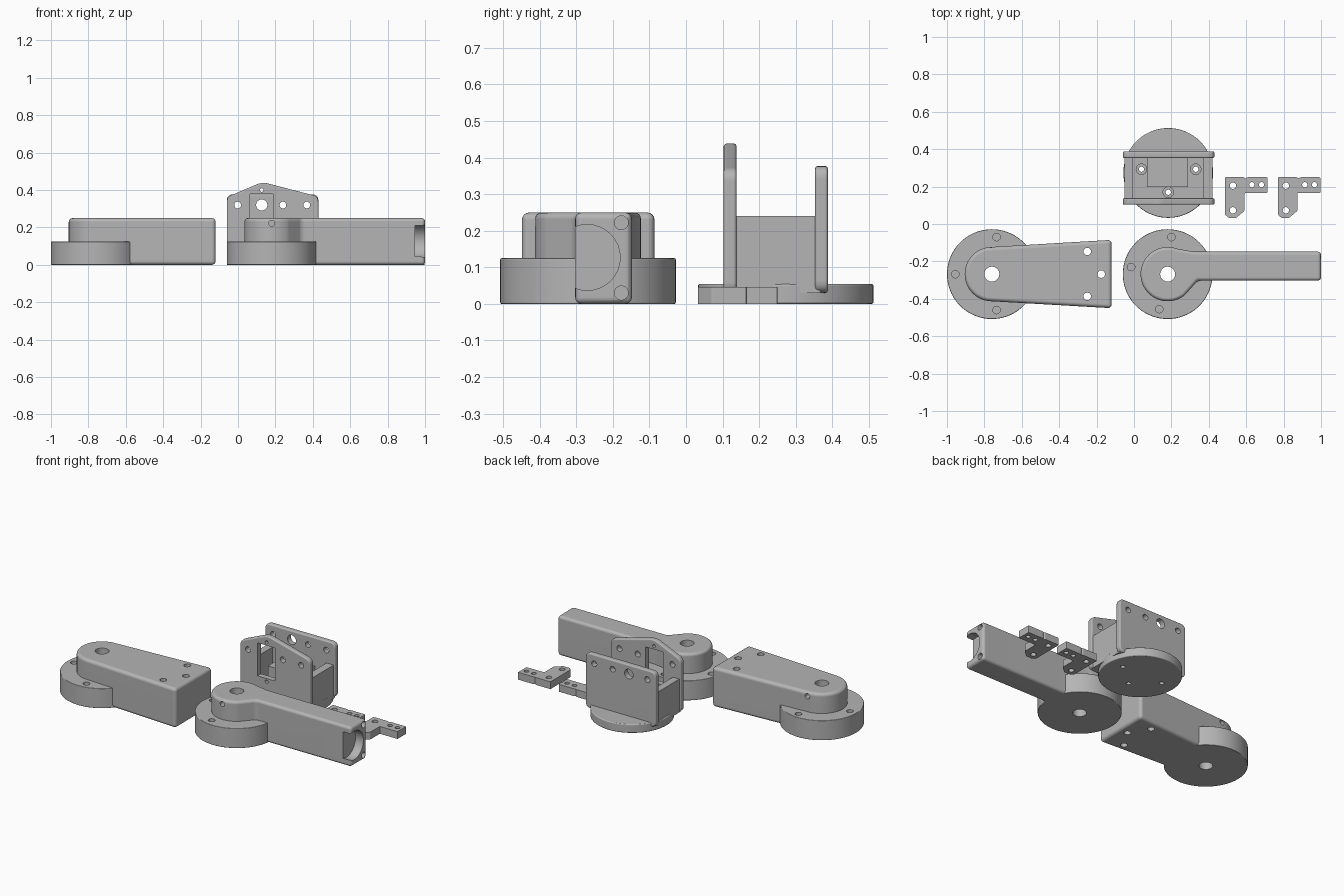
import bpy, bmesh, math
from mathutils import Matrix, Vector

if "Cube" in bpy.data.objects:
    bpy.data.objects.remove(bpy.data.objects["Cube"])

grey = bpy.data.materials.new("plain_grey")
grey.use_nodes = True
grey.diffuse_color = (0.46, 0.46, 0.46, 1)
grey.node_tree.nodes["Principled BSDF"].inputs["Base Color"].default_value = (0.46, 0.46, 0.46, 1)

TURN = {"Z": Matrix(), "X": Matrix.Rotation(math.pi / 2, 4, "Y"), "Y": Matrix.Rotation(math.pi / 2, 4, "X")}


def to_object(name, bm):
    bmesh.ops.recalc_face_normals(bm, faces=bm.faces)
    mesh = bpy.data.meshes.new(name)
    bm.to_mesh(mesh)
    bm.free()
    mesh.materials.append(grey)
    ob = bpy.data.objects.new(name, mesh)
    bpy.context.collection.objects.link(ob)
    return ob


def apply(ob, mod):
    bpy.context.view_layer.objects.active = ob
    bpy.ops.object.modifier_apply(modifier=mod.name)


def prism(name, points, low, high, upright=False, bevel=0.0):
    """Extrude an outline along z, or along y when upright."""
    bm = bmesh.new()
    place = (lambda a, b: (a, low, b)) if upright else (lambda a, b: (a, b, low))
    face = bm.faces.new([bm.verts.new(place(*p)) for p in points])
    out = bmesh.ops.extrude_face_region(bm, geom=[face])
    move = Vector((0, high - low, 0) if upright else (0, 0, high - low))
    bmesh.ops.translate(bm, vec=move, verts=[v for v in out["geom"] if isinstance(v, bmesh.types.BMVert)])
    ob = to_object(name, bm)
    if bevel:
        mod = ob.modifiers.new("bevel", "BEVEL")
        mod.width, mod.segments = bevel, 4
        mod.limit_method, mod.angle_limit = "ANGLE", math.radians(40)
        apply(ob, mod)
    return ob


def arc(cx, cy, r, start, end, n=40):
    steps = [math.radians(start + (end - start) * i / n) for i in range(n + 1)]
    return [(cx + r * math.cos(a), cy + r * math.sin(a)) for a in steps]


def circle(cx, cy, r):
    return arc(cx, cy, r, 0, 360, 72)[:-1]


def rect(x0, x1, y0, y1):
    return [(x0, y0), (x1, y0), (x1, y1), (x0, y1)]


def rounded(points, r, n=5):
    """Round every corner of an outline."""
    result = []
    for i, p in enumerate(points):
        p, a, b = Vector(p), Vector(points[i - 1]), Vector(points[(i + 1) % len(points)])
        s, e = p + (a - p).normalized() * r, p + (b - p).normalized() * r
        for k in range(n + 1):
            t = k / n
            result.append(tuple(s * (1 - t) ** 2 + p * 2 * t * (1 - t) + e * t * t))
    return result


def drills(*holes):
    """One cutter made of round holes: (centre, radius, length, axis)."""
    bm = bmesh.new()
    for centre, r, length, axis in holes:
        bmesh.ops.create_cone(bm, cap_ends=True, segments=32, radius1=r, radius2=r, depth=length,
                              matrix=Matrix.Translation(centre) @ TURN[axis])
    return to_object("cutter", bm)


def cut(cutter, *targets):
    for ob in targets:
        mod = ob.modifiers.new("cut", "BOOLEAN")
        mod.object, mod.operation, mod.solver = cutter, "DIFFERENCE", "EXACT"
        apply(ob, mod)
    bpy.data.objects.remove(cutter)


# Wide tapered arm on a round foot
X, Y = -0.76, -0.268
wide_foot = prism("wide_arm_foot", circle(X, Y, 0.24), 0, 0.125, bevel=0.004)
wide_arm = prism("wide_arm", arc(X, Y, 0.145, 94, 266) + [(-0.12, -0.45), (-0.12, -0.085)], 0, 0.25, bevel=0.02)
cut(drills(((X, Y, 0.1), 0.04, 0.6, "Z")), wide_foot, wide_arm)
cut(drills(*[((x, y, 0.125), 0.02, 0.16, "Z") for x, y in ((-0.735, -0.07), (-0.955, Y), (-0.735, -0.46))]), wide_foot)
cut(drills(*[((x, y, 0.1), 0.02, 0.6, "Z") for x, y in ((-0.25, -0.147), (-0.175, Y), (-0.25, -0.387))]), wide_arm)
cut(drills(((X, Y + 0.12, 0.222), 0.016, 0.1, "Y")), wide_arm)

# Narrow arm on a round foot
X = 0.18
narrow_foot = prism("narrow_arm_foot", circle(X, Y, 0.24), 0, 0.125, bevel=0.004)
narrow_arm = prism("narrow_arm", arc(X, Y, 0.145, 70, 310)
                   + [(0.34, -0.303), (1, -0.303), (1, -0.148), (0.32, -0.148)], 0, 0.25, bevel=0.018)
cut(drills(((X, Y, 0.1), 0.04, 0.6, "Z")), narrow_foot, narrow_arm)
cut(drills(*[((x, y, 0.125), 0.02, 0.16, "Z") for x, y in ((0.2, -0.07), (-0.015, -0.23), (0.135, -0.455))]), narrow_foot)
cut(drills(((X, Y - 0.12, 0.222), 0.016, 0.1, "Y")), narrow_arm)
# Open round socket and screw holes in the arm's end
cut(drills(((1.0, -0.27, 0.127), 0.09, 0.11, "X")), narrow_arm)
cut(drills(*[((1.0, -0.177, z), 0.019, 0.16, "X") for z in (0.222, 0.03)]), narrow_arm)

# Two-plate bracket on a round base
base = prism("bracket_base", circle(0.183, 0.273, 0.24), 0, 0.055, bevel=0.006)
body = prism("bracket_body", rounded(rect(-0.05, 0.42, 0.12, 0.37), 0.01), 0.03, 0.24)
front = prism("bracket_front_plate", rounded(
    [(-0.06, 0.03), (0.43, 0.03), (0.43, 0.365), (0.13, 0.443), (-0.06, 0.362)], 0.03),
    0.103, 0.138, upright=True, bevel=0.008)
back = prism("bracket_back_plate", rounded(rect(-0.06, 0.43, 0.03, 0.377), 0.035),
             0.353, 0.388, upright=True, bevel=0.008)
cut(prism("cutter", rect(-0.005, 0.37, 0, 0.6), 0.06, 0.4), body)
block = prism("bracket_inner_block", rect(0.07, 0.29, 0.198, 0.36), 0.05, 0.2)
cut(drills(*[((x, 0.25, 0.32), 0.018, 0.6, "Y") for x in (-0.002, 0.24, 0.368)]), front, back)
cut(drills(((0.127, 0.37, 0.32), 0.03, 0.2, "Y")), back)
cut(prism("cutter", rect(0.063, 0.187, 0.172, 0.38), 0, 0.2, upright=True), front)
cut(drills(*[((0.127, 0.12, z), 0.01, 0.2, "Y") for z in (0.4, 0.152)]), front)
screws = ((0.04, 0.293), (0.33, 0.293), (0.183, 0.17))
cut(drills(*[((x, y, 0.07), 0.028, 0.06, "Z") for x, y in screws]), base, body)
cut(drills(*[((x, y, 0), 0.014, 0.3, "Z") for x, y in screws]), base, body)

# Pair of small angle pieces
for side, x in (("left", 0.77), ("right", 0.487)):
    outline = [(0, 0.25), (0, 0.05), (0.018, 0.033), (0.06, 0.033), (0.103, 0.07), (0.103, 0.165),
               (0.226, 0.165), (0.226, 0.25), (0.118, 0.25), (0.11, 0.243), (0.102, 0.25)]
    piece = prism(side + "_angle_piece", rounded([(x + a, b) for a, b in outline], 0.004, 2), 0, 0.046)
    cut(drills(*[((x + a, b, 0), r, 0.3, "Z") for a, b, r in (
        (0.042, 0.205, 0.017), (0.042, 0.073, 0.017), (0.143, 0.21, 0.014), (0.195, 0.21, 0.014))]), piece)

# Smooth shading with crisp edges
for ob in [o for o in bpy.context.collection.objects if o.type == "MESH"]:
    bpy.ops.object.select_all(action="DESELECT")
    ob.select_set(True)
    bpy.context.view_layer.objects.active = ob
    bpy.ops.object.shade_smooth_by_angle(angle=math.radians(30))
    mod = ob.modifiers.new("even_normals", "WEIGHTED_NORMAL")
    mod.keep_sharp = True
